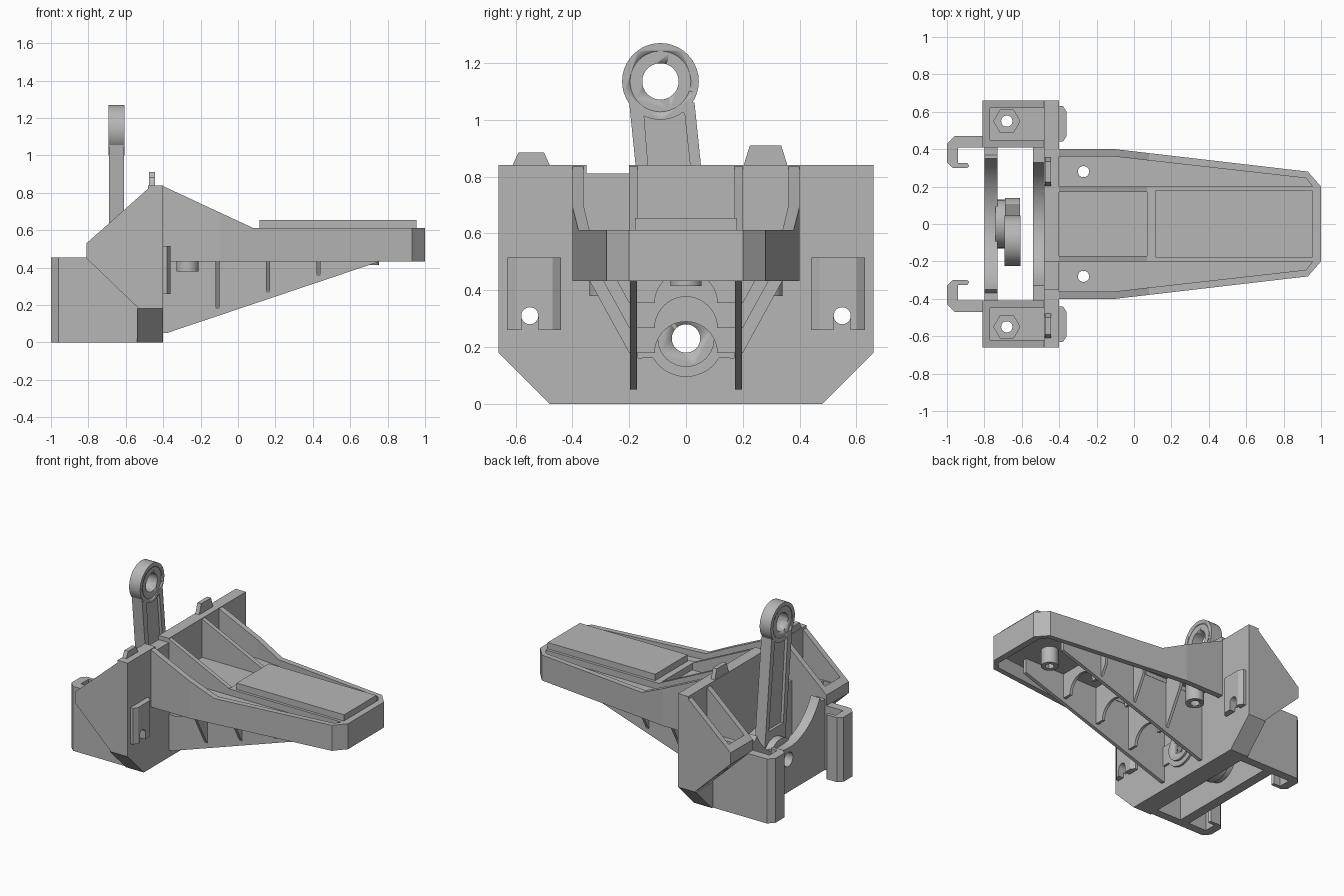
import bpy, bmesh
from math import sin, cos, pi, radians
from mathutils import Vector

if "Cube" in bpy.data.objects:
    bpy.data.objects.remove(bpy.data.objects["Cube"])

grey = bpy.data.materials.new("light_grey")
grey.use_nodes = True
colour = (0.47, 0.47, 0.47, 1)
grey.diffuse_color = colour
grey.node_tree.nodes["Principled BSDF"].inputs["Base Color"].default_value = colour


def prism(name, pts, axis, a, b):
    """Extrude a 2D outline along an axis from a to b."""
    place = {"x": lambda p, t: (t, p[0], p[1]),
             "y": lambda p, t: (p[0], t, p[1]),
             "z": lambda p, t: (p[0], p[1], t)}[axis]
    bm = bmesh.new()
    low = [bm.verts.new(place(p, a)) for p in pts]
    face = bm.faces.new(low)
    new = bmesh.ops.extrude_face_region(bm, geom=[face])["geom"]
    step = Vector(place((0, 0), b - a))
    bmesh.ops.translate(bm, vec=step, verts=[g for g in new if isinstance(g, bmesh.types.BMVert)])
    bmesh.ops.recalc_face_normals(bm, faces=bm.faces)
    mesh = bpy.data.meshes.new(name)
    bm.to_mesh(mesh)
    bm.free()
    mesh.materials.append(grey)
    ob = bpy.data.objects.new(name, mesh)
    bpy.context.collection.objects.link(ob)
    return ob


def box(name, x0, x1, y0, y1, z0, z1):
    return prism(name, [(x0, y0), (x1, y0), (x1, y1), (x0, y1)], "z", z0, z1)


def ring(u, v, r, n=40, start=0, end=2 * pi):
    closed = abs(end - start) >= 2 * pi
    count = n if closed else n + 1
    return [(u + r * cos(start + (end - start) * i / n),
             v + r * sin(start + (end - start) * i / n)) for i in range(count)]


def smooth(ob):
    bpy.ops.object.select_all(action="DESELECT")
    ob.select_set(True)
    bpy.context.view_layer.objects.active = ob
    bpy.ops.object.shade_smooth_by_angle(angle=radians(30))


def cylinder(name, u, v, r, axis, a, b, n=40):
    ob = prism(name, ring(u, v, r, n), axis, a, b)
    if n > 8:
        smooth(ob)
    return ob


def cut(ob, *cutters):
    """Subtract the cutters and discard them."""
    for c in cutters:
        c.hide_render = True
        mod = ob.modifiers.new("cut", "BOOLEAN")
        mod.operation, mod.solver, mod.object = "DIFFERENCE", "EXACT", c
        bpy.ops.object.select_all(action="DESELECT")
        ob.select_set(True)
        bpy.context.view_layer.objects.active = ob
        bpy.ops.object.modifier_apply(modifier=mod.name)
        bpy.data.objects.remove(c)
    return ob


def mirrored(half):
    return half + [(-u, v) for u, v in reversed(half)]


def axle(r=0.05):
    return cylinder("axle_cutter", 0, 0.23, r, "x", -1.2, -0.2)


SIDES = (("left", 1), ("right", -1))

# Main upright plate with chamfered lower corners and a notch in its top edge
plate = prism("main_plate", mirrored([(0.48, 0), (0.66, 0.18), (0.66, 0.84)]), "x", -0.48, -0.40)
cut(plate, axle(), box("notch_cutter", -0.6, -0.3, -0.35, -0.2, 0.81, 0.9),
    *[cylinder("bolt_cutter", s * 0.55, 0.31, 0.03, "x", -0.9, -0.3) for _, s in SIDES])

# Thickened back of the plate, scooped for the swinging arm
scoop = ring(0, 0.66, 0.34, 16, -0.5, -pi / 2)
back = prism("plate_backing", mirrored([(0.48, 0), (0.66, 0.18), (0.41, 0.18), (0.41, 0.56),
                                        (0.33, 0.56)] + scoop[:-1]), "x", -0.54, -0.48)
cut(back, axle())
smooth(back)

# Locating tabs on top of the plate
for y, top, w in ((0.28, 0.91, 0.08), (-0.545, 0.885, 0.07)):
    prism("locating_tab", [(y - w, 0.83), (y + w, 0.83), (y + w - 0.025, top), (y - w + 0.025, top)],
          "x", -0.475, -0.445)

# Raised bearing on the front of the plate
bearing = cylinder("bearing_boss", 0, 0.23, 0.1, "x", -0.405, -0.37)
cut(bearing, axle())
flange = prism("bearing_flange", ring(0, 0.23, 0.135, 24, pi * 1.17, pi * 1.83) +
               [(0.17, 0.16), (0.17, 0.3), (-0.17, 0.3), (-0.17, 0.16)], "x", -0.405, -0.385)
cut(flange, axle())

# Rear plate with scooped top and pivot collar
rear = prism("rear_plate", mirrored([(0.42, 0), (0.42, 0.5), (0.37, 0.5)] +
                                    ring(0, 0.7, 0.39, 16, -0.45, -pi / 2)[:-1]), "x", -0.80, -0.73)
cut(rear, axle())
smooth(rear)
collar = cylinder("pivot_collar", 0, 0.23, 0.13, "x", -0.74, -0.69)
cut(collar, axle())

for side, s in SIDES:
    def ys(a, b):
        return (a, b) if s > 0 else (-b, -a)

    # Side block with an open pocket, nut seat and bolt holes
    block = prism(side + "_side_block", [(-0.81, 0.45), (-0.81, 0.53), (-0.46, 0.84), (-0.41, 0.84),
                                         (-0.41, 0.18), (-0.53, 0.18)], "y", *ys(0.41, 0.66))
    cut(block, box("pocket_cutter", -0.77, -0.48, *ys(0.45, 0.62), 0.51, 1),
        cylinder("nut_cutter", -0.68, s * 0.55, 0.07, "z", 0.47, 0.6, 6),
        cylinder("hole_cutter", -0.68, s * 0.55, 0.03, "z", 0, 1),
        cylinder("bolt_cutter", s * 0.55, 0.31, 0.03, "x", -0.9, -0.3))

    # Side wall ending in a hook
    hook = [(-0.48, 0.47), (-0.96, 0.47), (-1, 0.43), (-1, 0.33), (-0.97, 0.30), (-0.89, 0.30),
            (-0.88, 0.31), (-0.89, 0.325), (-0.94, 0.325), (-0.94, 0.41), (-0.48, 0.41)]
    prism(side + "_hooked_wall", [(x, s * y) for x, y in hook], "z", 0, 0.455)

    # Slotted clip pad on the front of the plate
    pad = [(-0.41, 0.44), (-0.38, 0.44), (-0.36, 0.47), (-0.36, 0.60), (-0.38, 0.63), (-0.41, 0.63)]
    clip = prism(side + "_clip_pad", [(x, s * y) for x, y in pad], "z", 0.26, 0.515)
    cut(clip, cylinder("bolt_cutter", s * 0.55, 0.31, 0.03, "x", -0.9, -0.3),
        box("slot_cutter", -0.5, -0.3, *ys(0.52, 0.58), 0.2, 0.31))

    # Inner brace above the deck and long gusset below it
    prism(side + "_inner_brace", [(-0.41, 0.5), (-0.41, 0.84), (0.07, 0.612), (0.07, 0.5)],
          "y", *ys(0.17, 0.20))
    prism(side + "_lower_gusset", [(-0.41, 0.05), (-0.38, 0.05), (0.75, 0.43), (0.75, 0.54),
                                   (-0.41, 0.54)], "y", *ys(0.173, 0.198))

    # Screw boss under the deck
    boss = cylinder(side + "_screw_boss", -0.27, s * 0.28, 0.06, "z", 0.38, 0.54)
    cut(boss, cylinder("screw_cutter", -0.27, s * 0.28, 0.03, "z", 0, 1))

# Deck: rim wall rising into outer braces
def outline(pts):
    return pts + [(x, -y) for x, y in reversed(pts)]


inner = outline([(-0.42, 0.36), (-0.10, 0.36), (0.92, 0.245), (0.955, 0.2)])
rim = prism("deck_rim", outline([(-0.41, 0.40), (-0.10, 0.40), (0.93, 0.28), (1, 0.2)]), "z", 0.432, 0.84)
slope = prism("slope_cutter", [(-0.41, 0.84), (0.08, 0.612), (1.1, 0.612), (1.1, 1), (-0.41, 1)],
              "y", -1, 1)
cut(rim, slope, prism("inside_cutter", inner, "z", 0.3, 1))

# Deck floor, raised centre strip and long pad
floor = prism("deck_floor", inner, "z", 0.53, 0.565)
cut(floor, *[cylinder("screw_cutter", -0.27, s * 0.28, 0.03, "z", 0, 1) for _, s in SIDES])
box("centre_strip", 0.07, 0.96, -0.2, 0.2, 0.54, 0.61)
box("raised_pad", 0.115, 0.955, -0.18, 0.18, 0.6, 0.655)

# Arched cross ribs below the deck
for x in (-0.11, 0.16, 0.43):
    low = 0.215 + 0.325 * x
    wide = 0.2 + (0.43 - low) * 0.55
    rib = prism("cross_rib", mirrored([(0.2, low), (wide, 0.43), (wide, 0.54)]), "x", x - 0.01, x + 0.01)
    cut(rib, cylinder("arch_cutter", 0, low, 0.11, "x", x - 0.1, x + 0.1))
tip = cylinder("tip_boss", 0.7, 0, 0.055, "z", 0.415, 0.54)
cut(tip, cylinder("tip_cutter", 0.7, 0, 0.03, "z", 0.3, 0.5, 6))

# Swinging arm with an eye at the top, recessed on both faces
arm = prism("arm", [(-0.115, 0.23), (0.115, 0.23), (0.03, 1.06), (-0.2, 1.06)], "x", -0.69, -0.61)
panel = [(-0.10, 0.42), (0.06, 0.42), (-0.005, 1.02), (-0.02, 1.04), (-0.13, 1.04), (-0.148, 1.02)]
cut(arm, axle(), cylinder("eye_cutter", -0.09, 1.135, 0.12, "x", -1, 0),
    prism("recess_cutter", panel, "x", -0.63, -0.5), prism("recess_cutter", panel, "x", -0.8, -0.67))
eye = cylinder("arm_eye", -0.09, 1.135, 0.135, "x", -0.693, -0.607)
for a, b in ((-0.8, -0.688), (-0.612, -0.5)):
    cut(eye, cylinder("face_cutter", -0.09, 1.135, 0.107, "x", a, b))
cut(eye, cylinder("eye_cutter", -0.09, 1.135, 0.064, "x", -1, 0))
hub = cylinder("arm_hub", 0, 0.23, 0.14, "x", -0.69, -0.61)
cut(hub, axle())
